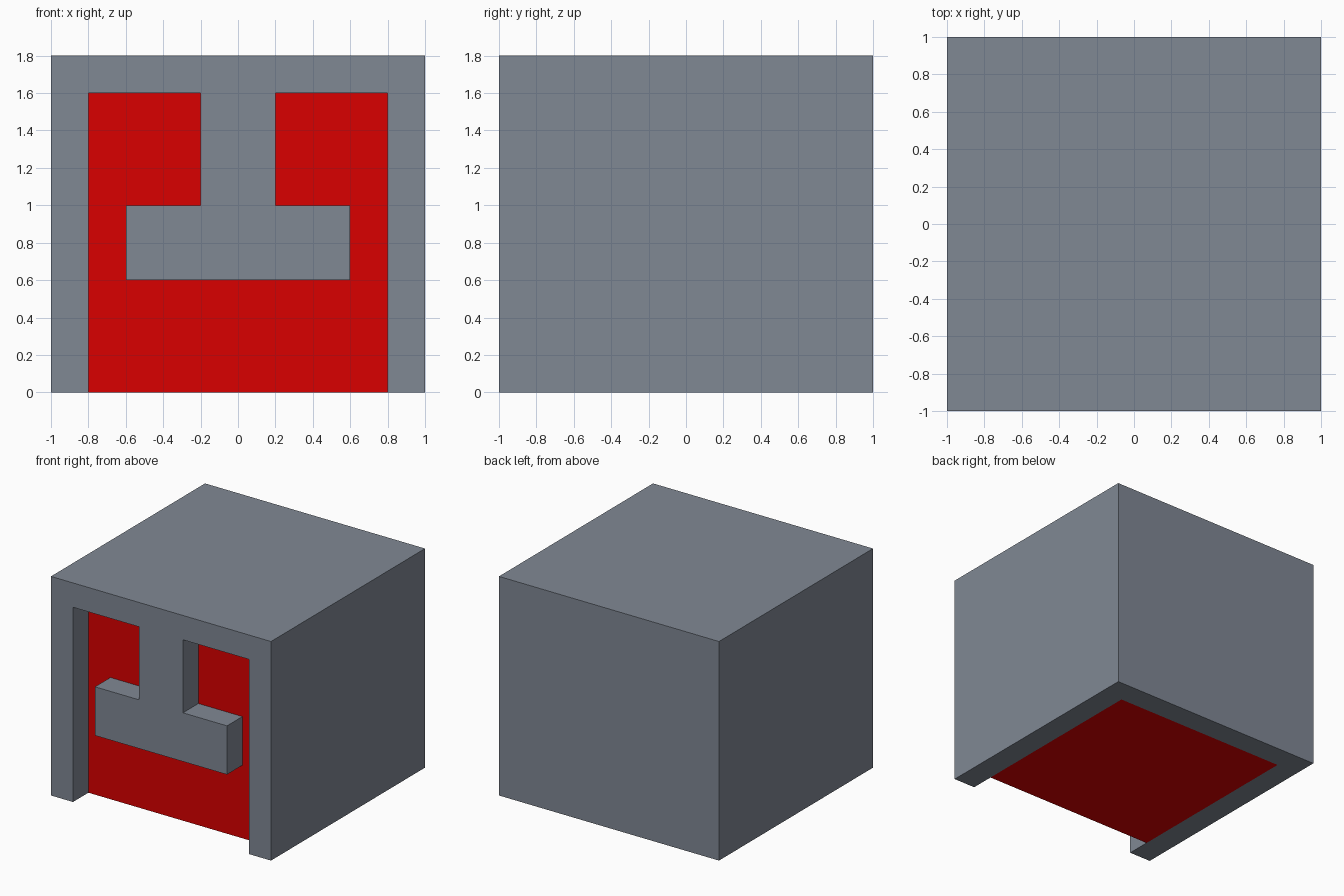
import bpy, bmesh

if "Cube" in bpy.data.objects:
    bpy.data.objects.remove(bpy.data.objects["Cube"])


def material(name, rgb):
    m = bpy.data.materials.new(name)
    m.diffuse_color = (*rgb, 1)
    m.use_nodes = True
    m.node_tree.nodes["Principled BSDF"].inputs["Base Color"].default_value = m.diffuse_color
    return m


grey = material("slate grey", (0.216, 0.246, 0.296))
red = material("red", (0.70, 0.0, 0.0))


def prism(name, profile, y0, y1, mat=None):
    """Extrude an x-z profile from y0 to y1."""
    bm = bmesh.new()
    face = bm.faces.new([bm.verts.new((x, y0, z)) for x, z in profile])
    ext = bmesh.ops.extrude_face_region(bm, geom=[face])
    verts = [g for g in ext["geom"] if isinstance(g, bmesh.types.BMVert)]
    bmesh.ops.translate(bm, verts=verts, vec=(0, y1 - y0, 0))
    bmesh.ops.recalc_face_normals(bm, faces=bm.faces)
    me = bpy.data.meshes.new(name)
    bm.to_mesh(me)
    bm.free()
    ob = bpy.data.objects.new(name, me)
    bpy.context.collection.objects.link(ob)
    if mat:
        me.materials.append(mat)
    return ob


def rect(w, z0, z1):
    return [(-w, z0), (w, z0), (w, z1), (-w, z1)]


def cut(ob, cutter):
    mod = ob.modifiers.new("cut", 'BOOLEAN')
    mod.operation = 'DIFFERENCE'
    mod.solver = 'EXACT'
    mod.object = cutter
    bpy.context.view_layer.objects.active = ob
    bpy.ops.object.modifier_apply(modifier=mod.name)
    bpy.data.objects.remove(cutter)


# Outer shell
shell = prism("shell", rect(1, 0, 1.8), -1, 1, grey)

# Cavity that holds the core, open at the bottom
cut(shell, prism("cavity_cutter", rect(0.8, -0.2, 1.6), -0.8, 0.8))

# Front opening into the cavity, leaving an upside-down T hanging from the top
half = [(0.8, -0.2), (0.8, 1.6), (0.2, 1.6), (0.2, 1.0), (0.6, 1.0), (0.6, 0.6)]
opening = half + [(-x, z) for x, z in reversed(half)]
cut(shell, prism("opening_cutter", opening, -1.2, -0.7))

# Red core, flush with the underside
prism("core", rect(0.8, 0, 1.6), -0.8, 0.8, red)
